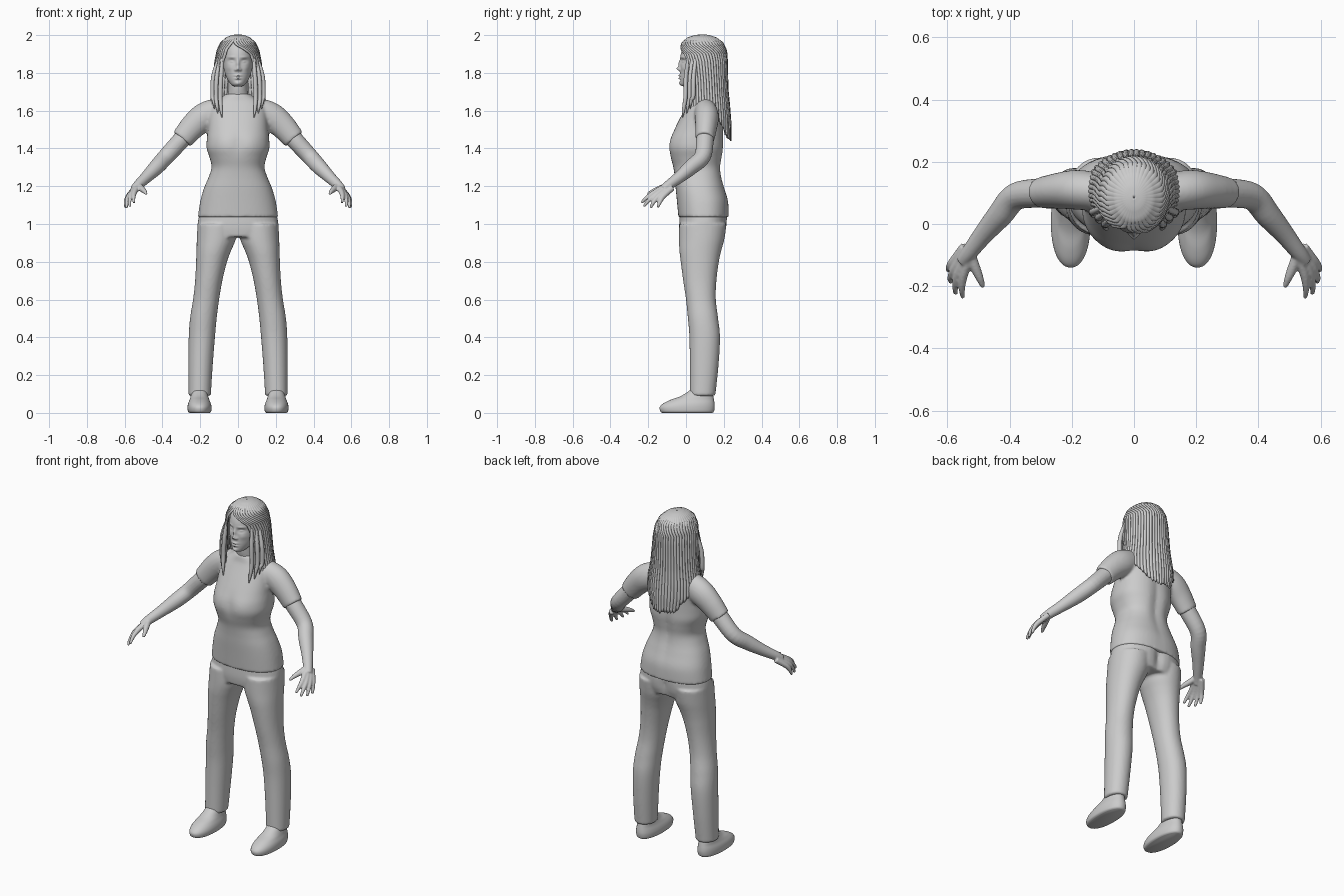
import bpy, bmesh, math, random
from mathutils import Vector

random.seed(4)
TAU = math.tau


def spline(rows, n=6):
    """Catmull-Rom through rows of numbers."""
    out = []
    for i in range(len(rows) - 1):
        a, b, c, d = (rows[max(i - 1, 0)], rows[i], rows[i + 1], rows[min(i + 2, len(rows) - 1)])
        for k in range(n):
            t = k / n
            out.append([0.5 * (2 * q + (r - p) * t + (2 * p - 5 * q + 4 * r - s) * t * t
                               + (3 * q - p - 3 * r + s) * t ** 3) for p, q, r, s in zip(a, b, c, d)])
    return out + [list(rows[-1])]


def table(tab, v):
    """Linear lookup in rows sorted by a falling or rising first value."""
    tab = sorted(tab)
    v = min(max(v, tab[0][0]), tab[-1][0])
    for a, b in zip(tab, tab[1:]):
        if v <= b[0]:
            t = (v - a[0]) / (b[0] - a[0])
            return [p + (q - p) * t for p, q in zip(a[1:], b[1:])]


def skin(bm, rings):
    """Bridge rings of points and cap both ends."""
    vs = [[bm.verts.new(p) for p in ring] for ring in rings]
    n = len(vs[0])
    for a, b in zip(vs, vs[1:]):
        for i in range(n):
            bm.faces.new((a[i], a[(i + 1) % n], b[(i + 1) % n], b[i]))
    bm.faces.new(vs[0])
    bm.faces.new(vs[-1])


def zloft(bm, rows, seg=48, p=2.0, n=6):
    """Stack of superellipses: (z, x0, x1, y0, y1)."""
    def power(c):
        return math.copysign(abs(c) ** (2 / p), c)
    skin(bm, [[((x0 + x1) / 2 + (x1 - x0) / 2 * power(math.cos(TAU * i / seg)),
                (y0 + y1) / 2 + (y1 - y0) / 2 * power(math.sin(TAU * i / seg)), z)
               for i in range(seg)] for z, x0, x1, y0, y1 in spline(rows, n)])


def centred(rows):
    return [(z, -w, w, f, b) for z, w, f, b in rows]


def tube(bm, pts, side=1, flat=1.0, seg=20, n=5):
    """Tapered limb: (x, y, z, radius)."""
    rows = spline([(side * x, y, z, r) for x, y, z, r in pts], n)
    rings = []
    for i, (x, y, z, r) in enumerate(rows):
        t = (Vector(rows[min(i + 1, len(rows) - 1)][:3]) - Vector(rows[max(i - 1, 0)][:3])).normalized()
        u = t.cross(Vector((0, 1, 0))).normalized()
        v = t.cross(u)
        rings.append([Vector((x, y, z)) + r * (u * math.cos(TAU * k / seg) + v * flat * math.sin(TAU * k / seg))
                      for k in range(seg)])
    skin(bm, rings)


def sculpt(bm, bumps, back=False):
    """Push the front (or back) in y with soft bumps: (x, z, size x, size z, amount)."""
    for v in bm.verts:
        if (v.co.y > 0.1) == back:
            v.co.y += sum(a * math.exp(-((v.co.x - x) / sx) ** 2 - ((v.co.z - z) / sz) ** 2)
                          for x, z, sx, sz, a in bumps)


def both(rows):
    return [(s * r[0],) + tuple(r[1:]) for r in rows for s in ((1, -1) if r[0] else (1,))]


def finish(name, bm, voxel=0, soften=0):
    bmesh.ops.recalc_face_normals(bm, faces=bm.faces)
    me = bpy.data.meshes.new(name)
    bm.to_mesh(me)
    bm.free()
    me.shade_smooth()
    ob = bpy.data.objects.new(name, me)
    bpy.context.collection.objects.link(ob)
    if voxel:
        m = ob.modifiers.new("fuse", 'REMESH')
        m.mode, m.voxel_size, m.use_smooth_shade = 'VOXEL', voxel, True
    if soften:
        m = ob.modifiers.new("soften", 'SMOOTH')
        m.factor, m.iterations = 0.5, soften
    return ob


# Shirt: torso and short sleeves fused
bm = bmesh.new()
zloft(bm, centred([(1.69, .06, .025, .15), (1.67, .09, .02, .165), (1.65, .125, .015, .18),
                   (1.62, .15, 0, .192), (1.56, .157, -.032, .2), (1.5, .16, -.062, .2),
                   (1.45, .165, -.082, .2), (1.4, .166, -.088, .2), (1.35, .15, -.08, .193),
                   (1.3, .14, -.067, .186), (1.25, .155, -.06, .19), (1.19, .18, -.055, .205),
                   (1.12, .2, -.048, .224), (1.035, .213, -.04, .226)]), p=2.3)
sculpt(bm, both([(.075, 1.42, .05, .06, -.006), (0, 1.43, .025, .06, .006)]))
sculpt(bm, [(0, 1.36, .03, .18, -.012)], back=True)
for s in (1, -1):
    tube(bm, [(.08, .1, 1.59, .07), (.13, .105, 1.588, .073), (.185, .11, 1.562, .075),
              (.24, .107, 1.515, .068), (.297, .1, 1.449, .059)], s, flat=.85, seg=32)
finish("shirt", bm, .008, 5)

# Trousers: hips and two legs fused
bm = bmesh.new()
zloft(bm, centred([(1.1, .185, -.03, .21), (1.04, .207, -.034, .22), (.98, .214, -.036, .216),
                   (.93, .2, -.03, .2)]), p=2.3)
sculpt(bm, [(0, 1.0, .03, .08, -.02)], back=True)
for s in (1, -1):
    zloft(bm, [(z, s * a, s * b, f, k) for z, a, b, f, k in [
        (1.0, .005, .214, -.036, .215), (.92, .012, .218, -.037, .203), (.86, .036, .22, -.035, .187),
        (.8, .058, .222, -.028, .174), (.7, .083, .227, -.015, .161), (.6, .1, .238, 0, .158),
        (.5, .113, .254, .01, .17), (.4, .122, .261, .018, .18), (.25, .134, .263, .02, .172),
        (.09, .144, .262, .02, .155)]], p=2.1)
finish("trousers", bm, .008, 4)

# Shoes
for s, label in ((1, "left"), (-1, "right")):
    bm = bmesh.new()
    zloft(bm, [(z, s * a, s * b, f, k) for z, a, b, f, k in [
        (0, .15, .256, -.125, .14), (.008, .142, .265, -.136, .148), (.03, .14, .267, -.139, .152),
        (.05, .144, .264, -.12, .151), (.07, .152, .256, -.08, .148), (.09, .158, .25, -.025, .144),
        (.13, .165, .24, .035, .135)]], p=2.2, n=4)
    finish(label + "_shoe", bm)

# Arms with hands: forearm, palm bones, fingers and thumb fused
fingers = [[(.548, -.165, 1.168), (.553, -.208, 1.14), (.55, -.236, 1.112)],
           [(.564, -.157, 1.158), (.574, -.2, 1.122), (.573, -.224, 1.092)],
           [(.576, -.142, 1.15), (.589, -.172, 1.115), (.589, -.187, 1.085)],
           [(.582, -.122, 1.145), (.595, -.14, 1.112), (.597, -.15, 1.088)]]
bm = bmesh.new()
for s in (1, -1):
    tube(bm, [(.25, .105, 1.5, .045), (.3, .1, 1.445, .047), (.38, .088, 1.358, .044),
              (.43, .03, 1.303, .041), (.485, -.035, 1.248, .032), (.53, -.093, 1.205, .026),
              (.55, -.12, 1.182, .022)], s)
    for k, (knuckle, mid, tip) in enumerate(fingers):
        tube(bm, [(.526 + .006 * k, -.1 + .009 * k, 1.205 - .005 * k, .016), knuckle + (.0145,),
                  mid + (.0105,), tip + (.007,)], s, seg=12)
    tube(bm, [(.525, -.1, 1.203, .017), (.508, -.145, 1.185, .016), (.494, -.178, 1.172, .012),
              (.485, -.203, 1.158, .007)], s, seg=12)
finish("arms", bm, .0045, 3)

# Neck
bm = bmesh.new()
zloft(bm, centred([(1.64, .07, .03, .15), (1.68, .057, .028, .142), (1.72, .05, .022, .135),
                   (1.79, .05, .02, .135)]))
finish("neck", bm)

# Head with modelled face
bm = bmesh.new()
zloft(bm, centred([(1.728, .018, -.012, .03), (1.735, .032, -.026, .06), (1.75, .046, -.031, .09),
                   (1.78, .063, -.032, .13), (1.82, .075, -.03, .16), (1.86, .08, -.029, .18),
                   (1.9, .082, -.027, .188), (1.94, .078, -.011, .182), (1.97, .058, .02, .155),
                   (1.985, .02, .06, .11)]), seg=160, n=10)
sculpt(bm, both([
    (0, 1.822, .011, .011, -.017), (0, 1.848, .009, .022, -.011), (.013, 1.816, .007, .007, -.008),
    (.033, 1.862, .017, .011, .012), (.033, 1.86, .011, .0055, -.008), (.035, 1.883, .02, .006, -.004),
    (0, 1.786, .017, .005, -.008), (0, 1.771, .014, .0055, -.008), (0, 1.7785, .02, .002, .004),
    (0, 1.76, .014, .005, .003), (0, 1.744, .016, .01, -.006), (.045, 1.826, .017, .016, -.004)]))
finish("head", bm)

# Hair: rippled sheet falling from a parting, open around the face
profile = [(2.0, .002, .085, .002), (1.997, .03, .085, .036), (1.985, .06, .085, .073),
           (1.96, .089, .087, .105), (1.92, .107, .09, .121), (1.86, .119, .095, .121),
           (1.78, .126, .1, .117), (1.7, .133, .104, .116), (1.62, .146, .108, .12),
           (1.54, .148, .112, .122), (1.44, .125, .115, .12)]
opening = [(2.0, 0), (1.965, 0), (1.945, 10), (1.93, 22), (1.9, 35), (1.86, 41), (1.75, 43), (1.4, 40)]
tips = [(0, 1.455), (.25, 1.475), (.45, 1.56), (.65, 1.62), (.85, 1.6), (1, 1.58)]
clumps, per, rows = 38, 6, 48
ragged = [random.uniform(0, .022) for _ in range(clumps + 1)]
bm = bmesh.new()
grid = []
for i in range(clumps * per + 1):
    u = i / (clumps * per)
    wave = abs(math.sin(math.pi * u * clumps))
    end = table(tips, abs(u - .5) * 2)[0] - ragged[i // per] * wave
    col = []
    for j in range(rows + 1):
        v = j / rows
        z = 2.0 - (2.0 - end) * v ** 1.7
        hw, yc, ry = table(profile, z)
        gap = math.radians(table(opening, z)[0])
        ang = gap + u * (TAU - 2 * gap) - math.radians(16) * min(max((z - 1.9) / .05, 0), 1)
        k = 1 + .05 * (wave - .6) * min(1, v * 3)
        col.append(bm.verts.new((hw * k * math.sin(ang), yc - ry * k * math.cos(ang), z)))
    grid.append(col)
for a, b in zip(grid, grid[1:]):
    for j in range(rows):
        bm.faces.new((a[j], a[j + 1], b[j + 1], b[j]))
bmesh.ops.remove_doubles(bm, verts=bm.verts, dist=.00002)
hair = finish("hair", bm)
m = hair.modifiers.new("thickness", 'SOLIDIFY')
m.thickness, m.offset = .008, 0

# Loose locks beside the face
bm = bmesh.new()
for s in (1, -1):
    for x, low in ((.0, 0), (.022, .02), (.04, .045)):
        tube(bm, [(.083 + x * .5, .012 + x, 1.88, .008), (.09 + x, .0 + x, 1.78, .012),
                  (.094 + x, -.002 + x, 1.68, .012), (.09 + x, -.012 + x, 1.61 + low, .009),
                  (.085 + x, -.018 + x, 1.565 + low, .002)], s, seg=10)
finish("front_locks", bm)
